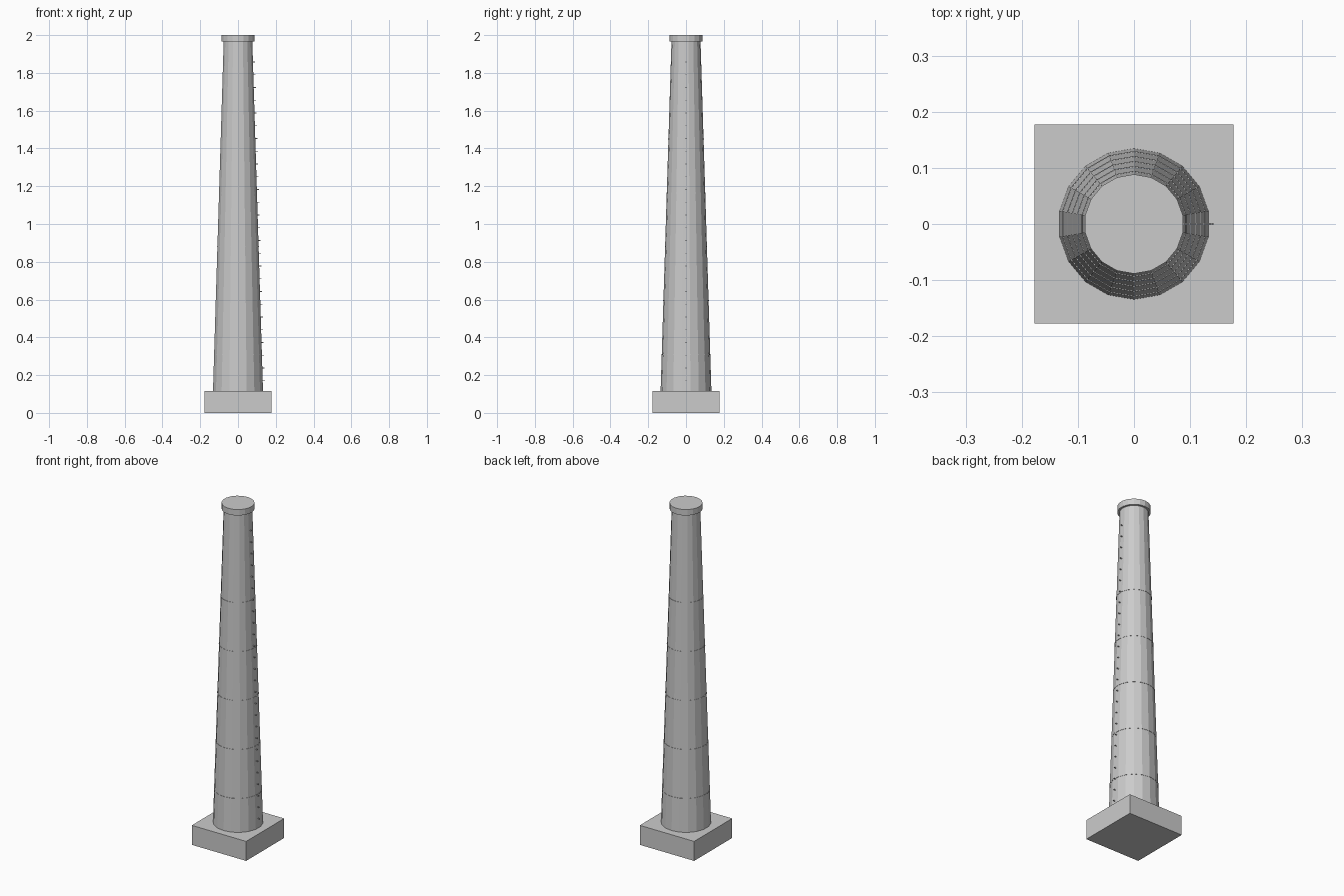
import bpy, math

if "Cube" in bpy.data.objects:
    bpy.data.objects.remove(bpy.data.objects["Cube"])

SIDES = 18
Z0, Z1 = 0.115, 1.965      # shaft bottom / top
R0, R1 = 0.1345, 0.077     # shaft radii


def shaft_radius(z):
    return R0 + (R1 - R0) * (z - Z0) / (Z1 - Z0)


def box(name, size, loc):
    bpy.ops.mesh.primitive_cube_add(size=1, location=loc)
    ob = bpy.context.object
    ob.name = name
    ob.scale = size
    return ob


def frustum(name, r_low, r_high, z_low, z_high):
    bpy.ops.mesh.primitive_cone_add(vertices=SIDES, radius1=r_low, radius2=r_high,
                                    depth=z_high - z_low,
                                    location=(0, 0, (z_low + z_high) / 2))
    ob = bpy.context.object
    ob.name = name
    return ob


# Square plinth
box("plinth", (0.355, 0.355, Z0), (0, 0, Z0 / 2))

# Tapered shaft and rim
frustum("shaft", R0, R1, Z0, Z1)
frustum("rim", 0.0885, 0.0885, Z1, 2.0)

# Thin reinforcing bands
for i in range(5):
    z = 0.31 + 0.285 * i
    h = 0.003
    frustum(f"band_{i + 1}", shaft_radius(z - h) + 0.0015,
            shaft_radius(z + h) + 0.0015, z - h, z + h)

# Climbing rungs up the +x side
for i in range(26):
    z = 0.17 + 0.0675 * i
    face = shaft_radius(z) * math.cos(math.pi / SIDES)
    box(f"rung_{i + 1}", (0.014, 0.004, 0.004), (face + 0.004, 0, z))
